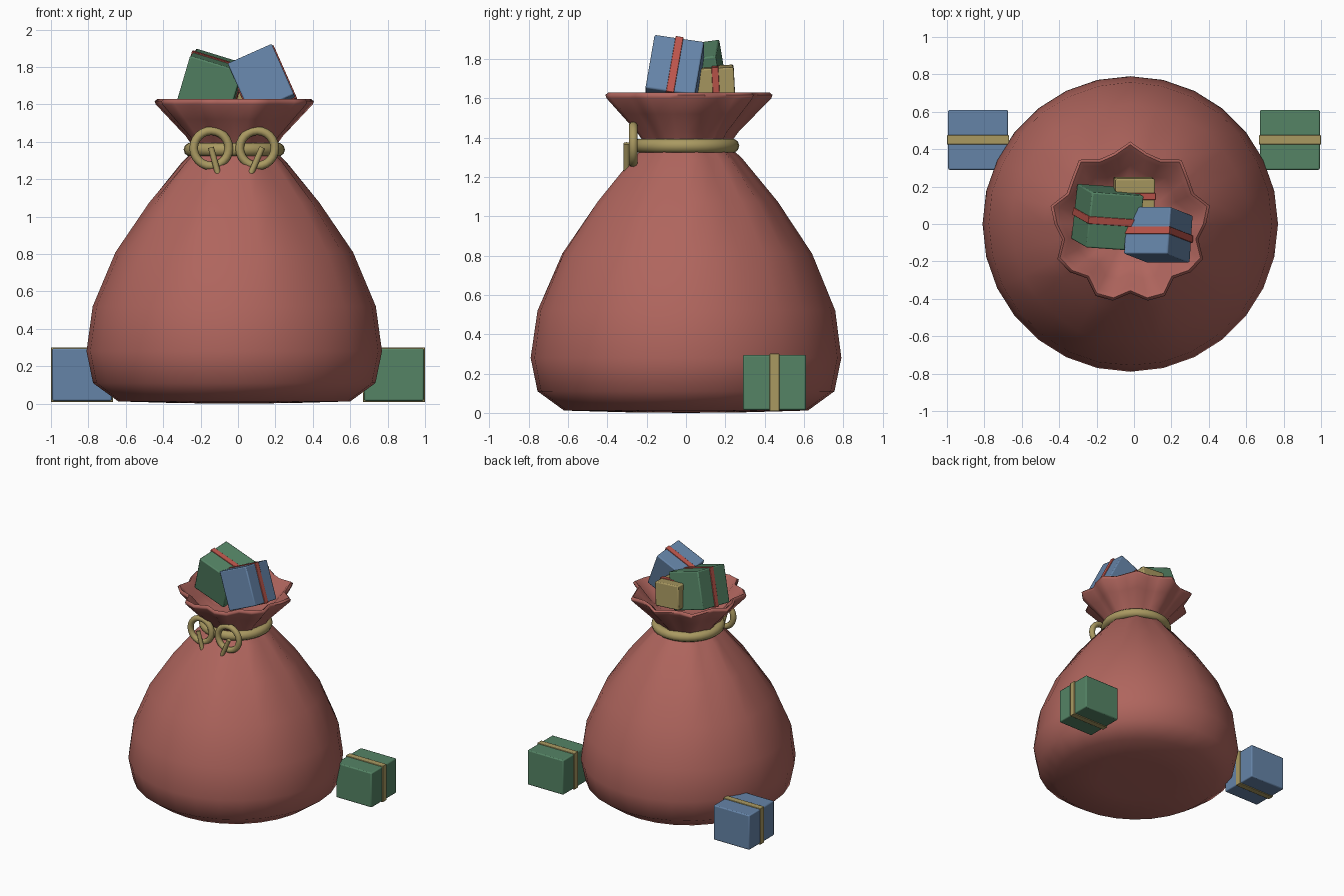
import bpy, bmesh
from math import sin, cos, pi, radians
from mathutils import Vector

if "Cube" in bpy.data.objects:
    bpy.data.objects.remove(bpy.data.objects["Cube"])


def material(name, rgb):
    m = bpy.data.materials.new(name)
    m.diffuse_color = (*rgb, 1)
    m.use_nodes = True
    m.node_tree.nodes["Principled BSDF"].inputs["Base Color"].default_value = m.diffuse_color
    return m


RED = material("red_cloth", (0.43, 0.13, 0.11))
GREEN = material("green_paper", (0.09, 0.23, 0.13))
BLUE = material("blue_paper", (0.13, 0.23, 0.39))
GOLD = material("gold_cord", (0.40, 0.32, 0.12))
RIBBON = material("red_ribbon", (0.50, 0.09, 0.07))
CX = -0.02  # sack axis


def finish(ob, name, mat, angle=40):
    ob.name = name
    ob.data.materials.append(mat)
    bpy.ops.object.select_all(action='DESELECT')
    ob.select_set(True)
    bpy.context.view_layer.objects.active = ob
    bpy.ops.object.shade_smooth_by_angle(angle=radians(angle))
    return ob


def lathe(name, profile, n, lobes, mat):
    """Turned skin with radial folds; profile rows are (radius, z, fold depth)."""
    bm = bmesh.new()
    rings = []
    for r, z, fold in profile:
        ring = []
        for i in range(n):
            a = pi / 2 + 2 * pi * i / n
            rr = r + fold * cos(lobes * (a - pi / 2))
            ring.append(bm.verts.new((CX + rr * cos(a), rr * sin(a), z)))
        rings.append(ring)
    for lo, hi in zip(rings, rings[1:]):
        for i in range(n):
            j = (i + 1) % n
            bm.faces.new((lo[i], lo[j], hi[j], hi[i]))
    # closed underside and closed bottom of the mouth
    for ring, z in ((rings[0], 0.0), (rings[-1], profile[-1][1])):
        c = bm.verts.new((CX, 0, z))
        for i in range(n):
            bm.faces.new((ring[i], ring[(i + 1) % n], c))
    bmesh.ops.recalc_face_normals(bm, faces=bm.faces)
    me = bpy.data.meshes.new(name)
    bm.to_mesh(me)
    bm.free()
    ob = bpy.data.objects.new(name, me)
    bpy.context.collection.objects.link(ob)
    return finish(ob, name, mat, 60)


def torus(name, loc, major, minor, rot, seg):
    bpy.ops.mesh.primitive_torus_add(location=loc, rotation=rot, major_radius=major,
                                     minor_radius=minor, major_segments=seg, minor_segments=10)
    return finish(bpy.context.object, name, GOLD, 60)


def rod(name, p, q, r):
    p, q = Vector(p), Vector(q)
    bpy.ops.mesh.primitive_cylinder_add(vertices=12, radius=r, depth=(q - p).length,
                                        location=(p + q) / 2)
    ob = bpy.context.object
    ob.rotation_euler = (q - p).to_track_quat('Z', 'Y').to_euler()
    return finish(ob, name, GOLD)


def box(name, loc, size, rot, mat, bevel):
    bpy.ops.mesh.primitive_cube_add(size=1, location=loc, rotation=[radians(a) for a in rot])
    ob = bpy.context.object
    for v in ob.data.vertices:
        v.co = Vector(v.co) * Vector(size)
    mod = ob.modifiers.new("bevel", 'BEVEL')
    mod.width, mod.segments = bevel, 2
    return finish(ob, name, mat)


def gift(name, loc, size, rot, paper, ribbon, band):
    box(name, loc, size, rot, paper, 0.008)
    box(name + "_ribbon", loc, (size[0] + 0.012, band, size[2] + 0.012), rot, ribbon, 0.003)


# sack: belly, gathered neck, flared mouth, inner mouth
lathe("sack", [
    (0.30, 0.003, 0), (0.62, 0.012, 0), (0.755, 0.11, 0), (0.79, 0.28, 0),
    (0.757, 0.52, 0.002), (0.635, 0.81, 0.006), (0.455, 1.075, 0.011),
    (0.275, 1.29, 0.014), (0.205, 1.36, 0.012), (0.25, 1.43, 0.018),
    (0.33, 1.52, 0.026), (0.40, 1.60, 0.034), (0.405, 1.617, 0.035),
    (0.39, 1.63, 0.034), (0.365, 1.61, 0.032), (0.29, 1.52, 0.024),
    (0.20, 1.45, 0.014)], 28, 9, RED)

# cord round the neck
torus("neck_cord", (CX, 0, 1.358), 0.234, 0.037, (0, 0, 0), 32)

# bow: two loops and two tails
for side, s in (("left", -1), ("right", 1)):
    x = CX + s * 0.123
    torus(side + "_bow_loop", (x, -0.268, 1.365), 0.094, 0.023, (pi / 2, 0, 0), 24)
rod("left_bow_tail", (-0.145, -0.302, 1.37), (-0.10, -0.302, 1.205), 0.016)
rod("right_bow_tail", (0.13, -0.302, 1.37), (0.053, -0.302, 1.195), 0.016)

# gifts on the ground
for side, s, paper in (("left", -1, BLUE), ("right", 1, GREEN)):
    gift(side + "_ground_gift", (s * 0.834, 0.45, 0.155), (0.32, 0.32, 0.28),
         (0, 0, 0), paper, GOLD, 0.05)

# gifts in the mouth of the sack
gift("blue_top_gift", (0.13, -0.057, 1.719), (0.258, 0.255, 0.30), (-9, -24, 0), BLUE, RIBBON, 0.04)
gift("green_top_gift", (-0.142, 0.035, 1.70), (0.29, 0.30, 0.29), (8, 17, -4), GREEN, RIBBON, 0.04)
gift("gold_top_gift", (0.0, 0.152, 1.665), (0.21, 0.19, 0.19), (3, 4, 0), GOLD, RIBBON, 0.035)
